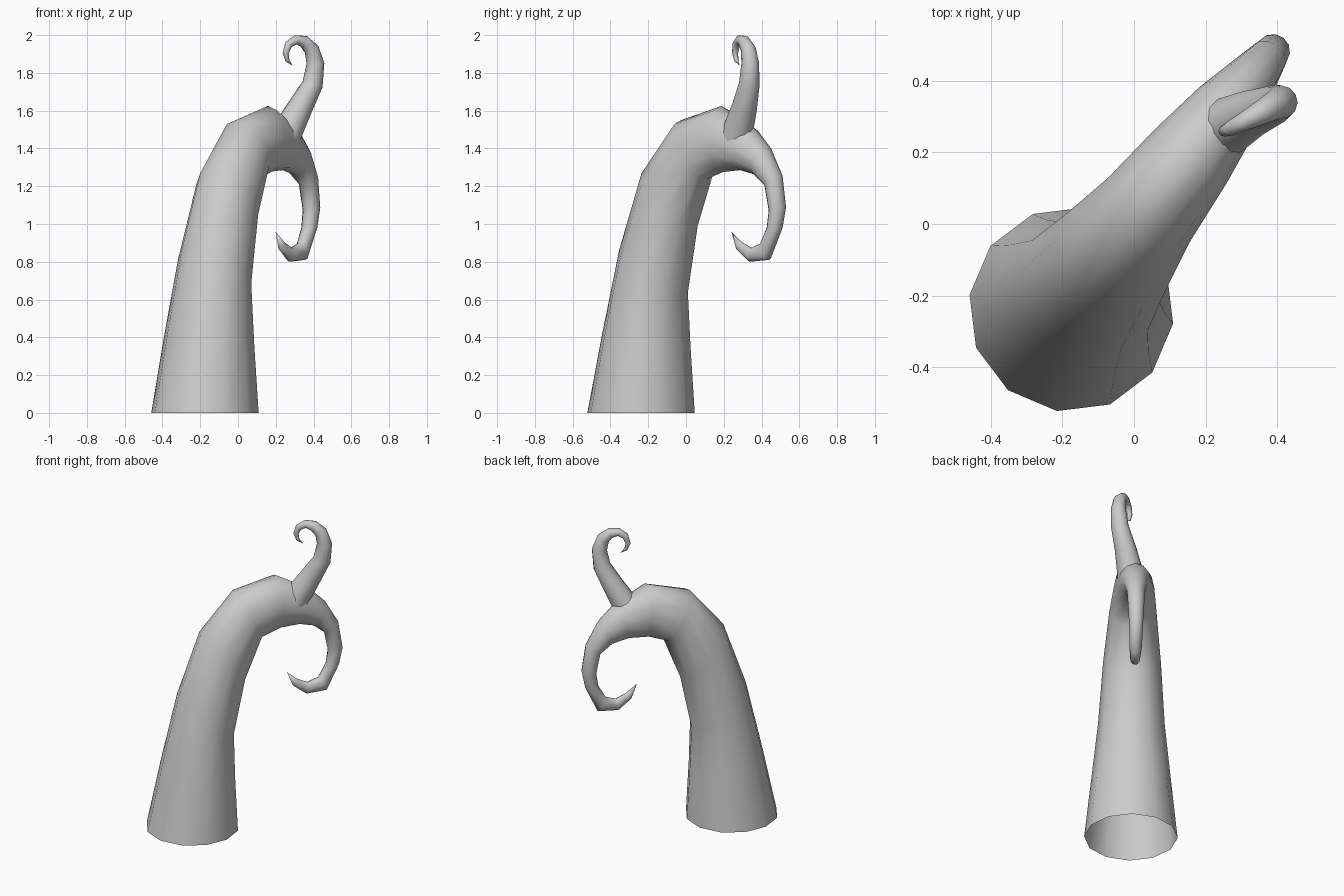
import bpy, bmesh, math
from mathutils import Vector

if "Cube" in bpy.data.objects:
    bpy.data.objects.remove(bpy.data.objects["Cube"])

SIDES = 12


def loft(name, rings, tip):
    """Skin a list of rings (centre, half-axis a, half-axis b), open base, pointed tip."""
    bm = bmesh.new()
    prev = None
    for c, a, b in rings:
        ring = []
        for i in range(SIDES):
            t = 2 * math.pi * i / SIDES
            ring.append(bm.verts.new(c + a * math.cos(t) + b * math.sin(t)))
        if prev:
            for i in range(SIDES):
                j = (i + 1) % SIDES
                bm.faces.new((prev[i], prev[j], ring[j], ring[i]))
        prev = ring
    end = bm.verts.new(tip)
    for i in range(SIDES):
        bm.faces.new((prev[i], prev[(i + 1) % SIDES], end))
    bmesh.ops.recalc_face_normals(bm, faces=bm.faces)
    me = bpy.data.meshes.new(name)
    bm.to_mesh(me)
    bm.free()
    me.shade_smooth()
    ob = bpy.data.objects.new(name, me)
    bpy.context.collection.objects.link(ob)
    return ob


# Curled trunk: outer and inner outline points (u, z) in a vertical diagonal plane, plus width
ANG = math.radians(52)
U = Vector((math.cos(ANG), math.sin(ANG), 0))
W = Vector((-math.sin(ANG), math.cos(ANG), 0))
ORIGIN = Vector((-0.175, -0.238, 0))


def plane(u, z):
    return ORIGIN + U * u + Vector((0, 0, z))


trunk = [
    (-0.287, 0.00, 0.287, 0.00, 0.574),
    (-0.195, 0.43, 0.268, 0.34, 0.49),
    (-0.09, 0.88, 0.258, 0.62, 0.41),
    (0.054, 1.29, 0.33, 0.97, 0.355),
    (0.27, 1.55, 0.436, 1.235, 0.29),
    (0.54, 1.625, 0.55, 1.275, 0.25),
    (0.75, 1.51, 0.666, 1.285, 0.20),
    (0.85, 1.41, 0.77, 1.26, 0.15),
    (0.935, 1.26, 0.845, 1.20, 0.11),
    (0.962, 1.09, 0.87, 1.07, 0.095),
    (0.94, 0.98, 0.855, 0.98, 0.085),
    (0.86, 0.81, 0.81, 0.90, 0.075),
    (0.73, 0.80, 0.742, 0.875, 0.06),
    (0.645, 0.865, 0.675, 0.905, 0.04),
]
rings = []
for uo, zo, ui, zi, w in trunk:
    o, i = plane(uo, zo), plane(ui, zi)
    rings.append(((o + i) / 2, (i - o) / 2, W * w / 2))
loft("trunk", rings, plane(0.607, 0.96))

# Small curled horn growing from the bend: spine point and radius
horn = [
    (0.245, 0.265, 1.46, 0.085),
    (0.33, 0.31, 1.62, 0.067),
    (0.395, 0.335, 1.74, 0.055),
    (0.41, 0.34, 1.85, 0.047),
    (0.39, 0.33, 1.925, 0.040),
    (0.35, 0.308, 1.966, 0.033),
    (0.305, 0.285, 1.975, 0.025),
    (0.268, 0.266, 1.95, 0.021),
    (0.252, 0.26, 1.905, 0.016),
    (0.262, 0.267, 1.865, 0.011),
    (0.29, 0.285, 1.838, 0.0),
]
N = Vector((-0.47, 0.88, 0)).normalized()
pts = [Vector(p[:3]) for p in horn]
rings = []
for k in range(len(pts) - 1):
    tangent = pts[k + 1] - pts[max(k - 1, 0)]
    side = tangent.cross(N).normalized()
    rings.append((pts[k], side * horn[k][3], N * horn[k][3]))
loft("horn", rings, pts[-1])
